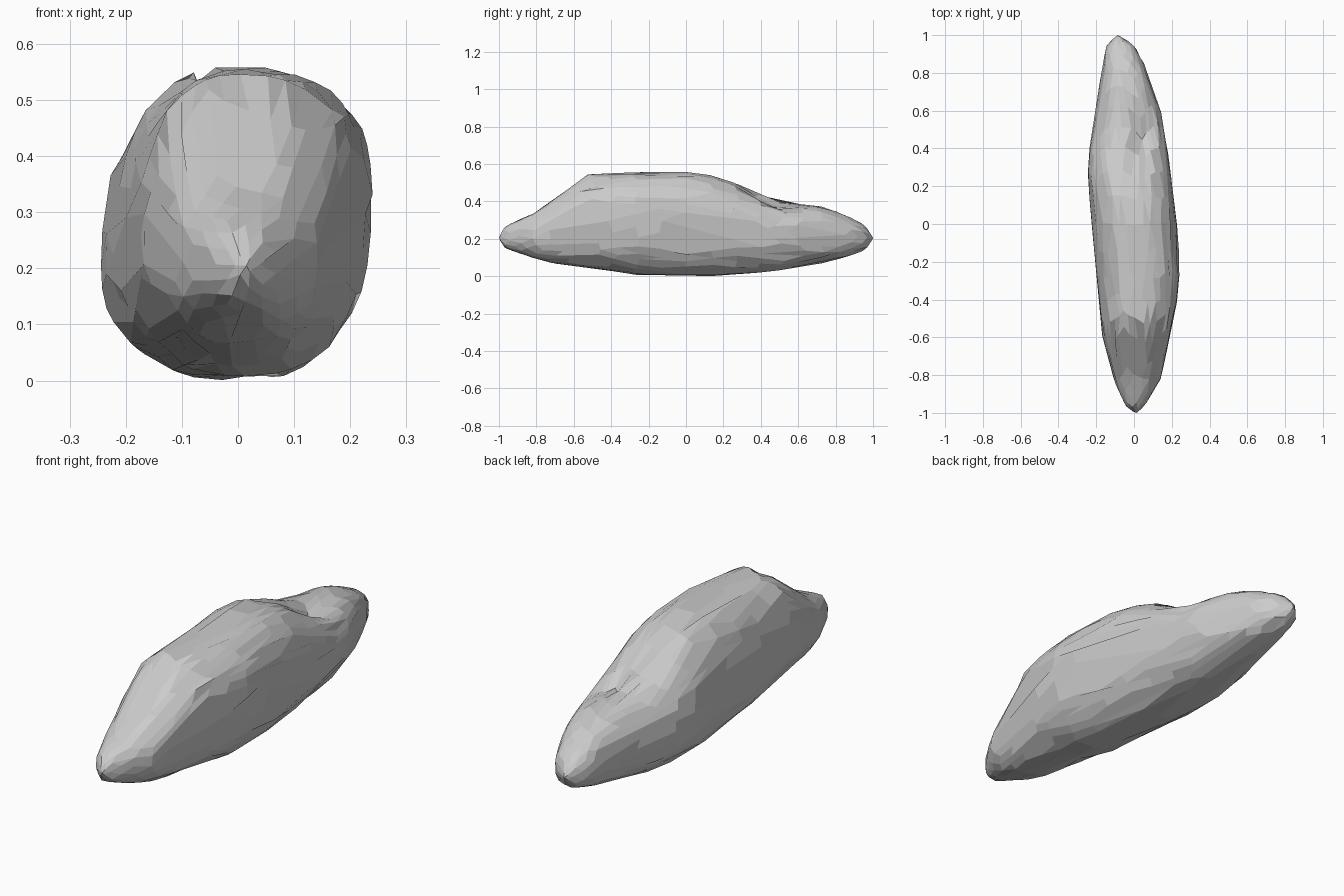
import bpy, bmesh, math, random
from mathutils import Vector

if "Cube" in bpy.data.objects:
    bpy.data.objects.remove(bpy.data.objects["Cube"])

random.seed(4)

# Outline stations along the length: (y, value)
TOP = [(-1, .21), (-.97, .265), (-.8, .345), (-.7, .415), (-.53, .545), (-.25, .556), (0, .56),
       (.19, .533), (.33, .465), (.48, .40), (.58, .388), (.73, .372), (.85, .33), (.96, .272), (1, .205)]
BOTTOM = [(-1, .2), (-.97, .15), (-.8, .09), (-.7, .065), (-.5, .045), (-.25, .005), (0, 0),
          (.2, 0), (.48, .028), (.73, .07), (.85, .1), (.96, .14), (1, .2)]
LEFT = [(-1, .005), (-.96, -.05), (-.82, -.11), (-.6, -.168), (-.2, -.207), (0, -.223),
        (.25, -.246), (.4, -.237), (.6, -.205), (.83, -.168), (.95, -.145), (1, -.09)]
RIGHT = [(-1, .015), (-.96, .06), (-.82, .142), (-.6, .192), (-.35, .238), (-.2, .242),
         (0, .228), (.25, .2), (.6, .143), (.83, .062), (.95, 0), (1, -.085)]


def sample(table, y):
    for (a, va), (b, vb) in zip(table, table[1:]):
        if y <= b:
            return va + (vb - va) * (y - a) / (b - a)
    return table[-1][1]


def rounded(v, p=.86):
    return math.copysign(abs(v) ** p, v)


# Stone: a faceted sphere stretched to fit the outlines
bm = bmesh.new()
bmesh.ops.create_icosphere(bm, subdivisions=4, radius=1)
for v in bm.verts:
    y = max(-1, min(1, v.co.z))
    fade = 1 - y * y
    a = math.atan2(v.co.y, v.co.x)
    sx, sz = rounded(math.cos(a)), rounded(math.sin(a))
    top, bottom = sample(TOP, y), sample(BOTTOM, y)
    left, right = sample(LEFT, y), sample(RIGHT, y)
    x = (left + right) / 2 + sx * (right - left) / 2
    # the widest height leans up towards the right side
    mid = bottom + (top - bottom) * (.5 + .1 * sx * fade)
    z = mid + sz * ((top - mid) if sz > 0 else (mid - bottom))
    # shallow scoop in the saddle near the back
    if sz > 0:
        z -= .04 * math.exp(-((y - .45) / .1) ** 2 - ((x - .04) / .05) ** 2)
    r = .007 * fade
    v.co = Vector((x + random.uniform(-r, r) * abs(sz), y + random.uniform(-2 * r, 2 * r),
                   max(0, z + random.uniform(-r, r) * abs(sx))))

# Merge nearly flat neighbours into broad chiselled facets
bmesh.ops.dissolve_limit(bm, angle_limit=math.radians(7), verts=bm.verts[:], edges=bm.edges[:])
bmesh.ops.recalc_face_normals(bm, faces=bm.faces[:])
mesh = bpy.data.meshes.new("stone")
bm.to_mesh(mesh)
bm.free()
stone = bpy.data.objects.new("stone", mesh)
bpy.context.collection.objects.link(stone)
